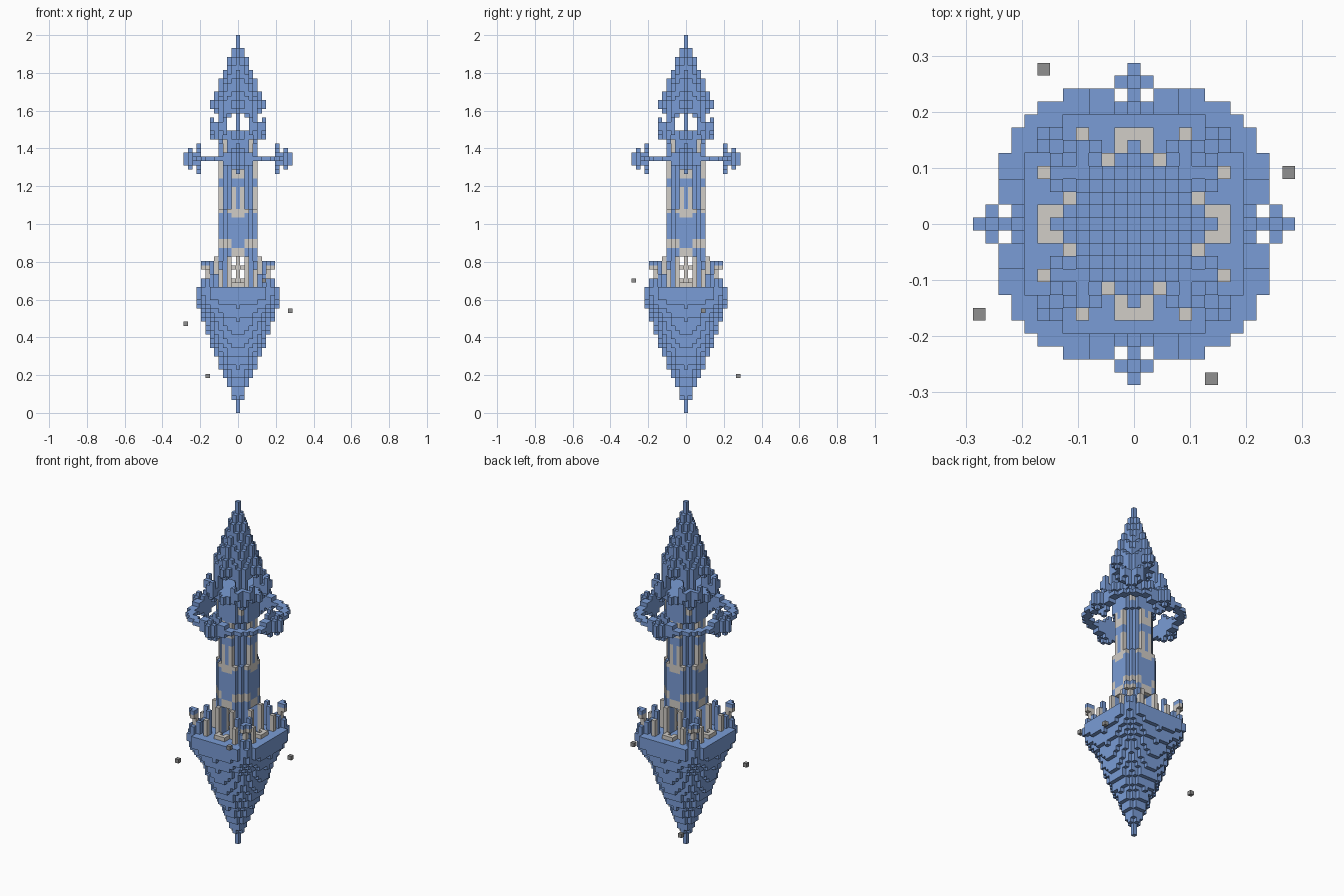
import bpy, bmesh, math
from itertools import product

old = bpy.data.objects.get("Cube")
if old:
    bpy.data.objects.remove(old, do_unlink=True)

S = 2 / 87          # edge of one block
BLUE, STONE, GREY = 0, 1, 2


def material(name, rgb):
    m = bpy.data.materials.new(name)
    m.use_nodes = True
    m.diffuse_color = (*rgb, 1)
    m.node_tree.nodes["Principled BSDF"].inputs["Base Color"].default_value = (*rgb, 1)
    return m


MATS = [material("slate blue", (0.195, 0.335, 0.67)),
        material("pale stone", (0.64, 0.61, 0.57)),
        material("grey rock", (0.28, 0.28, 0.28))]

# The four corners of a block face, for each of six directions
SIDES = []
for axis, sign in product(range(3), (-1, 1)):
    loop = []
    for u, v in ((0, 0), (1, 0), (1, 1), (0, 1))[::sign]:
        c = [0, 0, 0]
        c[axis], c[(axis + 1) % 3], c[(axis + 2) % 3] = (sign + 1) // 2, u, v
        loop.append(c)
    step = [0, 0, 0]
    step[axis] = sign
    SIDES.append((step, loop))


def build(name, cells):
    """Make one object from {(x, y, layer): colour}, keeping outer faces only."""
    bm = bmesh.new()
    verts = {}
    for (x, y, z), colour in cells.items():
        for (dx, dy, dz), loop in SIDES:
            if (x + dx, y + dy, z + dz) in cells:
                continue
            face = []
            for a, b, c in loop:
                key = (x + a, y + b, z + c)
                if key not in verts:
                    verts[key] = bm.verts.new(((key[0] - .5) * S, (key[1] - .5) * S, key[2] * S))
                face.append(verts[key])
            bm.faces.new(face).material_index = colour
    mesh = bpy.data.meshes.new(name)
    bm.to_mesh(mesh)
    bm.free()
    for m in MATS:
        mesh.materials.append(m)
    bpy.context.collection.objects.link(bpy.data.objects.new(name, mesh))


def solid(layers, rule, size=10):
    """Fill layers by rule(larger, smaller, layer) -> colour or None."""
    cells = {}
    for z in layers:
        for x, y in product(range(-size, size + 1), repeat=2):
            colour = rule(max(abs(x), abs(y)), min(abs(x), abs(y)), z)
            if colour is not None:
                cells[x, y, z] = colour
    return cells


def around(cells, x, y, low, high, colour=BLUE):
    """Add a column, repeated on all four sides and mirrored."""
    for a, b in ((x, y), (y, x)):
        for sa, sb in product((-1, 1), repeat=2):
            for z in range(low, high + 1):
                cells[a * sa, b * sb, z] = colour


def lerp(points, z):
    for (z0, r0), (z1, r1) in zip(points, points[1:]):
        if z <= z1:
            return r0 + (r1 - r0) * (z - z0) / (z1 - z0)
    return points[-1][1]


# Floating rock base, round below and squarer at the deck
BASE = [(0, .4), (2, .5), (3, 1), (5, 1.9), (9, 3.6), (13, 5.4), (17, 6.8), (21, 8), (24, 9), (26, 9.5)]


def base_rule(a, b, z):
    r = lerp(BASE, z)
    p = 2 + max(0, z - 21) * .4
    return BLUE if a ** p + b ** p <= r ** p and a + b <= 16 else None


build("floating_base", solid(range(29), base_rule))

# Deck: porch tiles, door jambs, posts and corner turrets
deck = {}
for x, y in ((0, 7), (1, 6), (1, 7)):
    around(deck, x, y, 29, 29, STONE)
build("porch_tiles", deck)

jambs = {}
around(jambs, 2, 5, 29, 35, STONE)
around(jambs, 1, 1, 30, 30, STONE)
around(jambs, 1, 1, 33, 33, STONE)
build("door_jambs", jambs)

turrets = {}
around(turrets, 7, 7, 29, 33, STONE)
around(turrets, 7, 7, 34, 34)
around(turrets, 8, 7, 29, 30)
around(turrets, 8, 7, 33, 33, STONE)
around(turrets, 8, 7, 34, 34)
around(turrets, 7, 6, 29, 31)
around(turrets, 7, 4, 29, 32, STONE)
around(turrets, 6, 4, 29, 34)
around(turrets, 6, 5, 29, 31)
build("deck_turrets", turrets)


# Legs of the tower, open on all four sides
def leg_rule(a, b, z):
    if a > 4 or a + b > 6 or b < 2:
        return None
    return STONE if a == 2 else BLUE


build("tower_legs", solid(range(29, 36), leg_rule, 4))


# Shaft, with stone bands and window strips
def shaft_rule(a, b, z):
    slim = 47 <= z < 58
    if a > 4 or a + b > (5 if slim else 6):
        return None
    if z < 38:
        return STONE if b <= 1 and a == 4 else BLUE
    if z < 40:
        return STONE if b >= 2 else BLUE
    if 45 <= z <= 46:
        return STONE if b <= 2 - (z == 45) else BLUE
    if slim and a == 4:
        strip = b == 1 and z not in (52, 53)
        return STONE if strip or z in (54, 55) else BLUE
    if 60 <= z <= 62 and b == 3:
        return STONE
    return BLUE


build("tower_shaft", solid(range(36, 63), shaft_rule, 4))


# Flared crown with battlements and belfry posts
def crown_rule(a, b, z):
    return BLUE if math.hypot(a, b) <= 5.1 or (b <= 1 and a + b <= 6) else None


crown = solid(range(63, 65), crown_rule, 7)
for x, y, low, top in ((6, 3, 64, 67), (6, 4, 65, 66), (5, 3, 64, 65), (5, 4, 63, 66),
                       (4, 4, 62, 66), (3, 3, 64, 69), (4, 3, 64, 69), (3, 2, 68, 69)):
    around(crown, x, y, low, top)
build("crown", crown)

# Ring of thin arcs with a rosette on each side
ring = {}
MID = 58
for x, y in ((10, 4), (10, 5), (9, 4), (9, 5), (9, 6), (9, 7), (8, 6), (8, 7), (8, 8)):
    around(ring, x, y, MID, MID)
for x, y, h in ((9, 0, 3), (9, 1, 2), (9, 2, 1), (9, 3, 1), (10, 0, 1), (10, 2, 1), (10, 3, 1),
                (11, 0, 2), (11, 1, 1), (12, 0, 1)):
    around(ring, x, y, MID - h, MID + h)
build("halo_ring", ring)


# Spire: round stepped body with four ribs
SPIRE = [(69, 5.7), (70, 6.3), (71, 6), (73, 5.2), (75, 4.4), (78, 3.2), (81, 2.1), (83, 1.1), (84, .5), (86, .4)]


def spire_rule(a, b, z):
    r = lerp(SPIRE, z)
    body = math.hypot(a, b) <= .85 * r
    rib = b <= r / 6 and a + b <= r
    return BLUE if body or rib else None


build("spire", solid(range(69, 87), spire_rule, 7))

# Central pole through the doors and belfry
pole = {(0, 0, z): STONE if z < 36 else BLUE for z in [*range(29, 36), *range(65, 69)]}
build("centre_pole", pole)

# Drifting rocks
rocks = ((-7, 12, 8), (12, 4, 23), (-12, -7, 20), (6, -12, 30))
for i, cell in enumerate(rocks):
    build(f"drifting_rock_{i + 1}", {cell: GREY})
